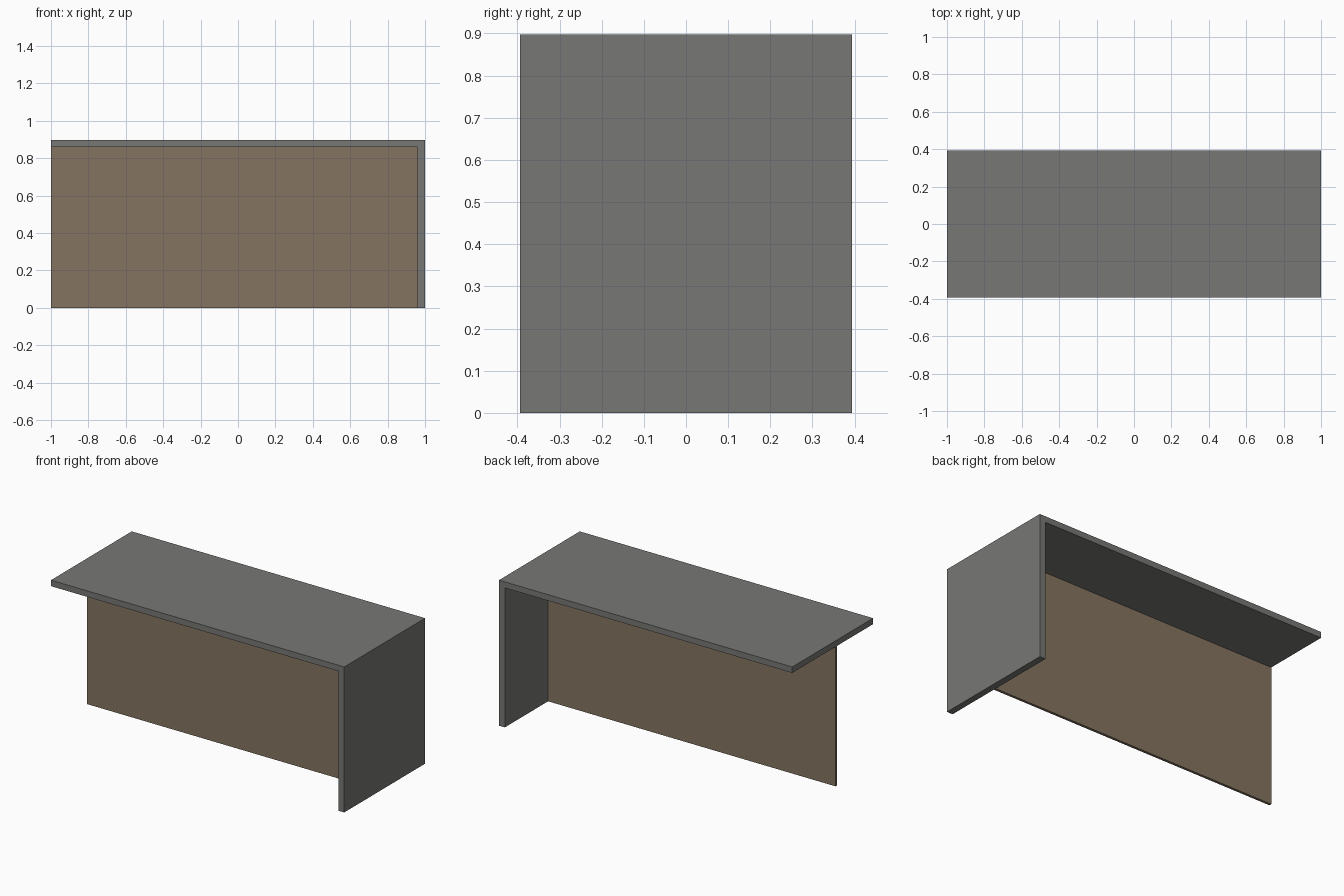
import bpy
import bmesh

if "Cube" in bpy.data.objects:
    bpy.data.objects.remove(bpy.data.objects["Cube"])


def material(name, rgb):
    m = bpy.data.materials.new(name)
    m.diffuse_color = (*rgb, 1.0)
    m.use_nodes = True
    m.node_tree.nodes["Principled BSDF"].inputs["Base Color"].default_value = m.diffuse_color
    return m


def extrude_profile(name, profile, y0, y1, mat):
    """Extrude a closed (x, z) outline from y0 to y1."""
    bm = bmesh.new()
    face = bm.faces.new([bm.verts.new((x, y0, z)) for x, z in profile])
    moved = bmesh.ops.extrude_face_region(bm, geom=[face])["geom"]
    verts = [g for g in moved if isinstance(g, bmesh.types.BMVert)]
    bmesh.ops.translate(bm, verts=verts, vec=(0, y1 - y0, 0))
    bmesh.ops.recalc_face_normals(bm, faces=bm.faces)
    mesh = bpy.data.meshes.new(name)
    bm.to_mesh(mesh)
    bm.free()
    mesh.materials.append(mat)
    ob = bpy.data.objects.new(name, mesh)
    bpy.context.collection.objects.link(ob)
    return ob


grey = material("grey laminate", (0.185, 0.185, 0.178))
brown = material("brown wood", (0.235, 0.175, 0.12))

HEIGHT, DEPTH = 0.897, 0.787
INNER_X, INNER_Z = 0.96, 0.86

# Counter top and side leg: one continuous L-shaped slab
extrude_profile(
    "counter_top_and_side",
    [(-1, INNER_Z), (INNER_X, INNER_Z), (INNER_X, 0), (1, 0), (1, HEIGHT), (-1, HEIGHT)],
    -DEPTH / 2, DEPTH / 2, grey)

# Thin upright panel under the top, just forward of centre
extrude_profile(
    "modesty_panel",
    [(-1, 0), (INNER_X, 0), (INNER_X, INNER_Z), (-1, INNER_Z)],
    -0.044, -0.028, brown)
